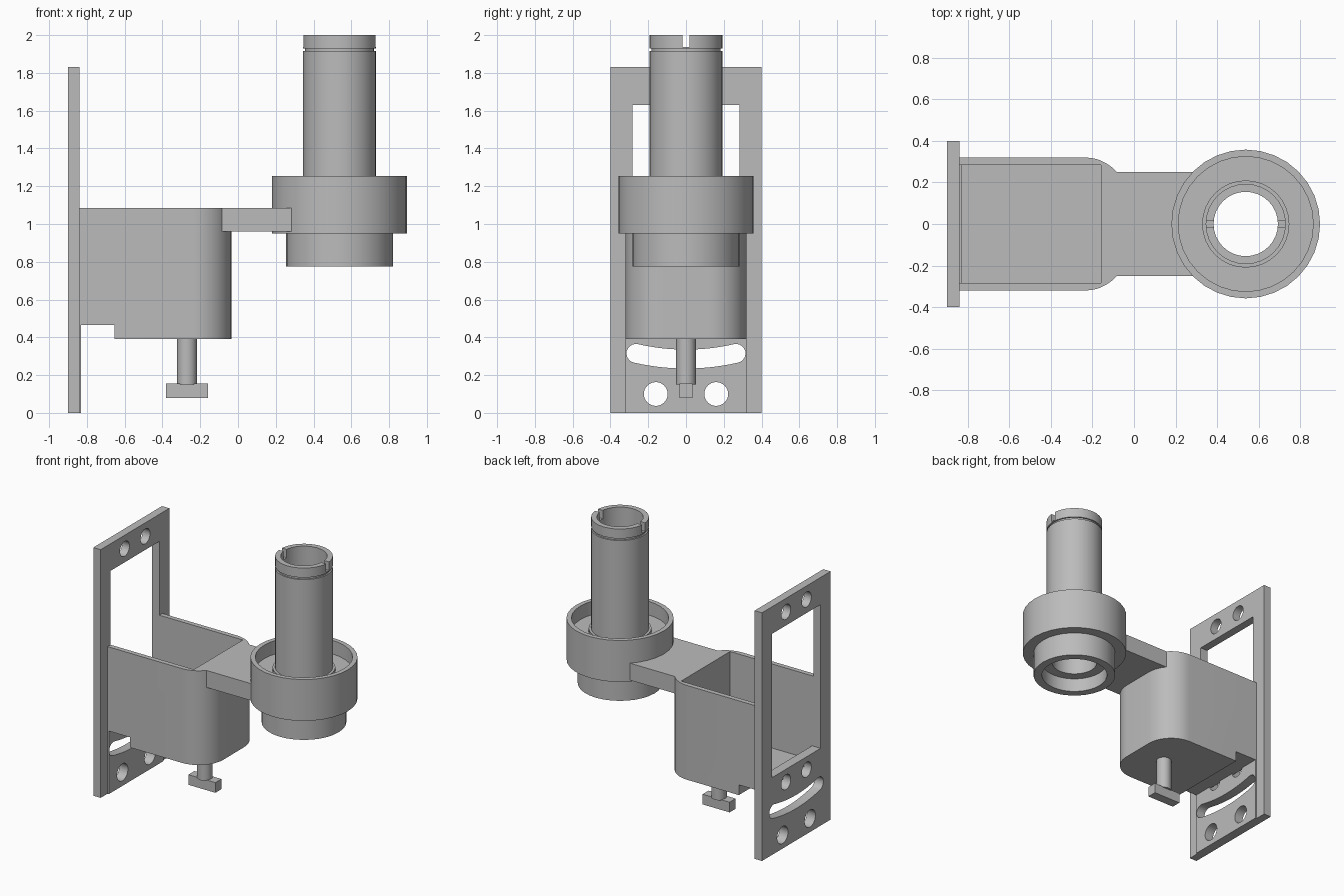
import bpy, bmesh
from math import sin, cos, pi, asin, radians

default = bpy.data.objects.get("Cube")
if default:
    bpy.data.objects.remove(default)

gray = bpy.data.materials.new("plain_gray")
gray.use_nodes = True
color = (0.5, 0.5, 0.5, 1)
gray.diffuse_color = color
gray.node_tree.nodes["Principled BSDF"].inputs["Base Color"].default_value = color


def finish(name, bm):
    bmesh.ops.recalc_face_normals(bm, faces=bm.faces)
    mesh = bpy.data.meshes.new(name)
    bm.to_mesh(mesh)
    bm.free()
    obj = bpy.data.objects.new(name, mesh)
    bpy.context.collection.objects.link(obj)
    mesh.materials.append(gray)
    return obj


def prism(name, pts, lo, hi, axis="z"):
    """Extrude an outline along z (points are x, y) or x (points are y, z)."""
    bm = bmesh.new()
    place = (lambda a, b, t: (a, b, t)) if axis == "z" else (lambda a, b, t: (t, a, b))
    face = bm.faces.new([bm.verts.new(place(a, b, lo)) for a, b in pts])
    ext = bmesh.ops.extrude_face_region(bm, geom=[face])
    verts = [g for g in ext["geom"] if isinstance(g, bmesh.types.BMVert)]
    bmesh.ops.translate(bm, verts=verts, vec=place(0, 0, hi - lo))
    return finish(name, bm)


def box(name, x, y, z):
    return prism(name, [(x[0], y[0]), (x[1], y[0]), (x[1], y[1]), (x[0], y[1])], *z)


def arc(cx, cy, r, start, end, n):
    return [(cx + r * cos(start + (end - start) * i / n),
             cy + r * sin(start + (end - start) * i / n)) for i in range(n + 1)]


def circle(cx, cy, r, n=32):
    return arc(cx, cy, r, 0, 2 * pi, n)[:-1]


def lathe(name, profile, cx, n=32):
    """Revolve a closed (radius, z) profile around a vertical axis."""
    bm = bmesh.new()
    rings = [[bm.verts.new((cx + r * cos(2 * pi * k / n), r * sin(2 * pi * k / n), z))
              for r, z in profile] for k in range(n)]
    m = len(profile)
    for k in range(n):
        a, b = rings[k], rings[(k + 1) % n]
        for i in range(m):
            j = (i + 1) % m
            bm.faces.new((a[i], b[i], b[j], a[j]))
    return finish(name, bm)


def cut(targets, cutters):
    for target in targets:
        bpy.context.view_layer.objects.active = target
        for c in cutters:
            mod = target.modifiers.new("cut", "BOOLEAN")
            mod.operation, mod.solver, mod.object = "DIFFERENCE", "EXACT", c
            bpy.ops.object.modifier_apply(modifier=mod.name)
    for c in cutters:
        bpy.data.objects.remove(c)


# Mounting plate with a thin raised pad at its foot
plate = box("mounting_plate", (-0.9, -0.84), (-0.4, 0.4), (0, 1.83))
pad = box("plate_pad", (-0.85, -0.83), (-0.32, 0.32), (0, 0.57))

# Window, paired round holes and the curved slot
through = (-1.0, -0.7, "x")
cutters = [prism("window", [(-0.283, 0.57), (0.283, 0.57), (0.283, 1.63), (-0.283, 1.63)], *through)]
for y, z, r in ((0.16, 0.1, 0.063), (0.12, 0.475, 0.055), (0.12, 1.73, 0.055)):
    for side in (-1, 1):
        cutters.append(prism("hole", circle(side * y, z, r), *through))
R, w, cz = 1.185, 0.05, 1.47
half = asin(0.265 / R)
low, high = -pi / 2 - half, -pi / 2 + half
slot = arc(0, cz, R + w, low, high, 12)
slot += arc(R * cos(high), cz + R * sin(high), w, high, high + pi, 10)[1:-1]
slot += arc(0, cz, R - w, high, low, 12)
slot += arc(R * cos(low), cz + R * sin(low), w, low + pi, low + 2 * pi, 10)[1:-1]
cutters.append(prism("slot", slot, *through))
cut([plate, pad], cutters)

# Open holder box with a rounded nose
outline = [(-0.845, -0.32)] + arc(-0.235, -0.12, 0.2, -pi / 2, 0, 12)
outline += arc(-0.235, 0.12, 0.2, 0, pi / 2, 12) + [(-0.845, 0.32)]
holder = prism("holder_box", outline, 0.39, 1.085)
cut([holder], [
    box("cavity", (-1, -0.16), (-0.285, 0.285), (0.465, 1.3)),
    box("floor_notch", (-1, -0.655), (-0.5, 0.5), (0.2, 0.465)),
])

# Arm joining the holder to the round socket
arm = box("connecting_arm", (-0.12, 0.31), (-0.25, 0.25), (0.96, 1.085))

# Round socket: cup, hollow tube with a groove, and recessed lower collar
socket = lathe("socket_and_tube", [
    (0.155, 0.875), (0.225, 0.875), (0.225, 0.775), (0.283, 0.775),
    (0.283, 0.95), (0.358, 0.95), (0.358, 1.255), (0.325, 1.255),
    (0.325, 1.155), (0.21, 1.155), (0.21, 1.18), (0.193, 1.18),
    (0.193, 1.915), (0.182, 1.915), (0.182, 1.93), (0.193, 1.93),
    (0.193, 2.0), (0.155, 2.0)], 0.538)
cut([socket], [box("key_notch", (0.2, 0.9), (-0.018, 0.018), (1.938, 2.1))])

# Clamp screw below the holder
shaft = prism("screw_shaft", circle(-0.27, 0, 0.052, 24), 0.15, 0.4)
head = box("screw_head", (-0.38, -0.16), (-0.035, 0.035), (0.08, 0.155))

# Smooth the curved walls and keep the edges crisp
bpy.ops.object.select_all(action="DESELECT")
for obj in (plate, pad, holder, socket, shaft):
    obj.select_set(True)
bpy.context.view_layer.objects.active = socket
bpy.ops.object.shade_smooth_by_angle(angle=radians(30))
